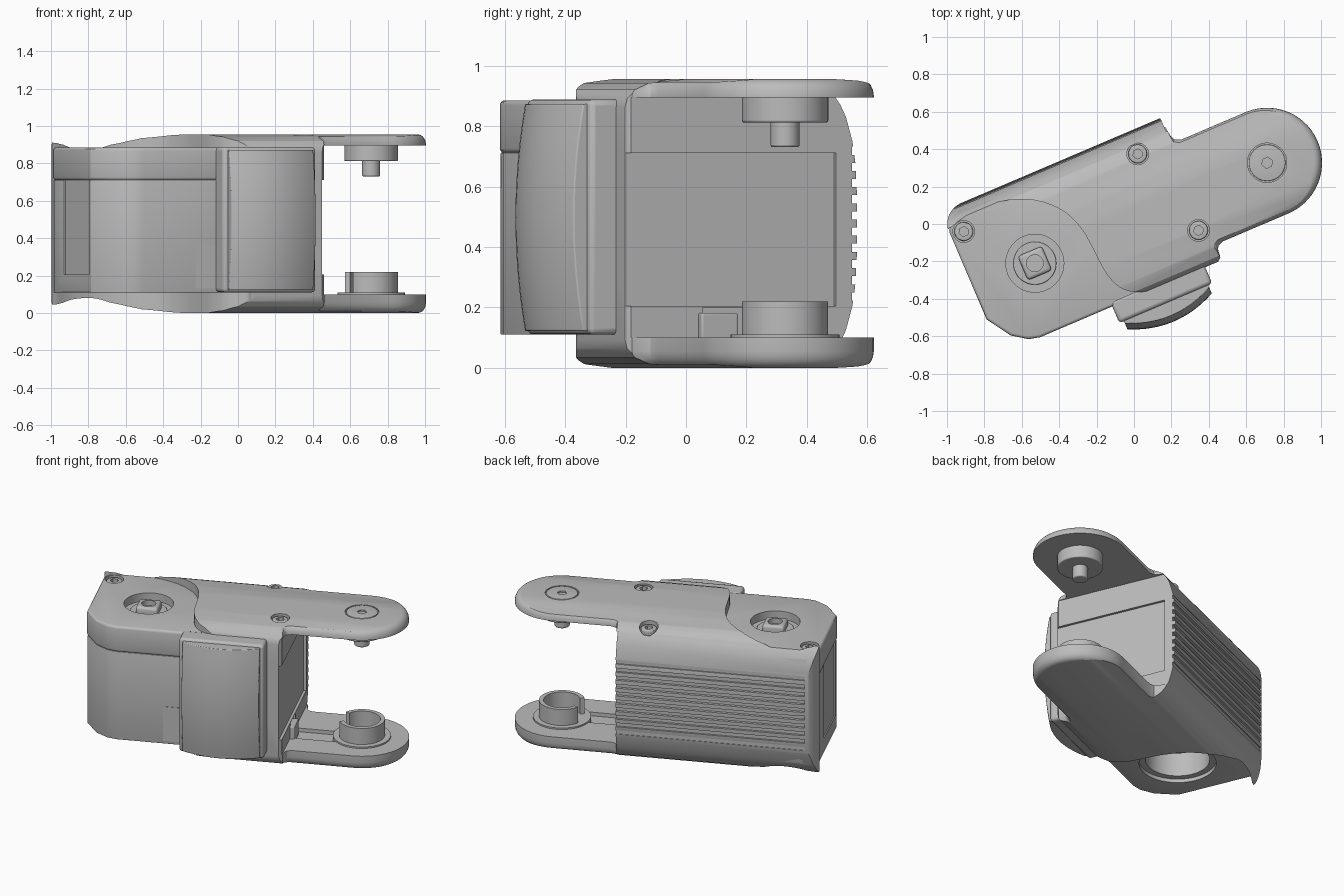
import bpy, bmesh, math
from mathutils import Vector

cube = bpy.data.objects.get("Cube")
if cube:
    bpy.data.objects.remove(cube, do_unlink=True)

TILT = math.radians(23.1)      # whole body is turned about z
MID = 0.4775                   # mid height
ARM = (0.783, 0.022)           # centre of the arm tips
SHAFT = (-0.57, 0.015)         # motor axis

grey = bpy.data.materials.new("plain grey")
grey.use_nodes = True
grey.diffuse_color = (0.5, 0.5, 0.5, 1)
grey.node_tree.nodes["Principled BSDF"].inputs["Base Color"].default_value = (0.5, 0.5, 0.5, 1)


def finish(name, bm, bevel=0):
    bmesh.ops.recalc_face_normals(bm, faces=bm.faces[:])
    mesh = bpy.data.meshes.new(name)
    bm.to_mesh(mesh)
    bm.free()
    mesh.materials.append(grey)
    obj = bpy.data.objects.new(name, mesh)
    obj.rotation_euler.z = TILT
    bpy.context.scene.collection.objects.link(obj)
    if bevel:
        mod = obj.modifiers.new("bevel", 'BEVEL')
        mod.width, mod.segments = bevel, 3
        mod.limit_method, mod.angle_limit = 'ANGLE', math.radians(40)
    return obj


def loft(layers, heights):
    bm = bmesh.new()
    rings = [[bm.verts.new((u, v, z)) for u, v in pts] for pts, z in zip(layers, heights)]
    n = len(rings[0])
    for a, b in zip(rings, rings[1:]):
        for i in range(n):
            bm.faces.new((a[i], a[(i + 1) % n], b[(i + 1) % n], b[i]))
    bm.faces.new(rings[0][::-1])
    bm.faces.new(rings[-1])
    return bm


def prism(name, pts, z0, z1, bevel=0):
    return finish(name, loft([pts, pts], [z0, z1]), bevel)


def arc(c, r, start, end, n=24):
    return [(c[0] + r * math.cos(math.radians(start + (end - start) * i / n)),
             c[1] + r * math.sin(math.radians(start + (end - start) * i / n))) for i in range(n + 1)]


def cyl(name, c, r, z0, z1, n=48, bevel=0):
    return prism(name, arc(c, r, 0, 360, n)[:-1], z0, z1, bevel)


def box(name, u0, u1, v0, v1, z0, z1, bevel=0):
    return prism(name, [(u0, v0), (u1, v0), (u1, v1), (u0, v1)], z0, z1, bevel)


def cut(cutter, *targets, operation='DIFFERENCE'):
    # bake the boolean and drop the cutter
    cutter.hide_render = True
    for obj in targets:
        mod = obj.modifiers.new("cut", 'BOOLEAN')
        mod.operation, mod.solver, mod.object = operation, 'EXACT', cutter
        bpy.context.view_layer.update()
        ev = obj.evaluated_get(bpy.context.evaluated_depsgraph_get())
        mesh = bpy.data.meshes.new_from_object(ev)
        obj.modifiers.clear()
        obj.data = mesh
    bpy.data.objects.remove(cutter, do_unlink=True)


def chaikin(pts, times=2):
    for _ in range(times):
        out = []
        for i, p in enumerate(pts):
            a, b = Vector(p), Vector(pts[(i + 1) % len(pts)])
            out += [tuple(a.lerp(b, 0.25)), tuple(a.lerp(b, 0.75))]
        pts = out
    return pts


# Shell: body and both arms in one outline, rounded top and bottom
def outline(d):
    return (arc((-0.807, 0.346), 0.12 - d, 180, 90, 8)
            + [(0.35 - d, 0.466 - d), (0.365 - d, 0.355 - d), (0.375 - d, 0.33 - d), (0.41 - d, 0.316 - d)]
            + arc(ARM, 0.294 - d, 90, -90, 28)
            + [(0.40 - d, -0.272 + d), (0.37 - d, -0.285 + d), (0.36 - d, -0.30 + d), (0.355 - d, -0.345 + d),
               (0.335 - d, -0.362 + d), (-0.70, -0.362 + d), (-0.76 + d / 2, -0.345 + d),
               (-0.84 + d / 2, -0.29 + d), (-0.927 + d, -0.16)])


steps = [0, 0.003, 0.01, 0.02, 0.035, 0.055]
rings = [outline(0.045 * (1 - math.sqrt(1 - (1 - t / 0.055) ** 2))) for t in steps]
shell = finish("shell", loft(rings + rings[::-1], steps + [2 * MID - t for t in steps[::-1]]))


# Motor housing: cap and lower cover
def housing(d):
    return [(-0.925 + d, 0.345), (-0.897, 0.41), (-0.83, 0.435), (-0.65, 0.42), (-0.45, 0.37), (-0.2, 0.3),
            (-0.02, 0.1), (0.1, -0.36 + d), (-0.70, -0.36 + d), (-0.76, -0.345 + d),
            (-0.84 + d / 2, -0.29 + d), (-0.925 + d, -0.16)]


motor_cap = prism("motor_cap", housing(0), 0.71, 0.885, 0.016)
motor_cover = prism("motor_cover", housing(0.003), 0.11, 0.712, 0.003)

# Domed cross-section shared by shell and housing
dome = [(0.466, 0.5), (0.465, 0.58), (0.459, 0.68), (0.448, 0.75), (0.425, 0.83), (0.405, 0.87), (0.383, 0.9),
        (0.352, 0.92), (0.316, 0.935), (0.2, 0.95), (0.08, 0.956), (-0.15, 0.956), (-0.28, 0.942),
        (-0.335, 0.92), (-0.357, 0.89), (-0.364, 0.85)]
section = dome + [(v, 2 * MID - z) for v, z in dome[::-1]]
bm = loft([section, section], [-1.3, 1.3])
for vert in bm.verts:
    v, z, u = vert.co
    vert.co = (u, v, z)
cut(finish("dome_section", bm), shell, motor_cap, motor_cover, operation='INTERSECT')

# Open the gap between the arms, the end panel and the bay for the motor
cut(box("arm_gap", 0.352, 1.3, -0.6, 0.6, 0.1, 0.895), shell)
cut(box("end_recess", 0.335, 0.4, -0.4, 0.39, 0.205, 0.71), shell)
cut(box("arm_channel", 0.34, 0.66, -0.09, 0.06, 0.075, 0.2), shell)
bay = [(-1.3, 0.36), (-0.925, 0.36), (-0.85, 0.385), (-0.777, 0.4), (-0.643, 0.404), (-0.453, 0.345),
       (-0.318, 0.223), (-0.265, 0.091), (-0.253, -0.033), (-0.244, -0.19), (-0.202, -0.295),
       (-0.117, -0.352), (0, -0.37), (0, -0.9), (-1.3, -0.9)]
cut(prism("motor_bay", chaikin(bay), -0.2, 1.2), shell)

# Cooling grooves along the back
for i in range(10):
    z = MID + 0.0535 * (i - 4.5)
    cut(box("groove", -0.85, 0.5, 0.447, 0.6, z - 0.0135, z + 0.0135), shell)

# Recesses in the housing
cut(box("side_recess", -1.0, -0.914, -0.13, 0.21, 0.205, 0.72), motor_cover)
cut(cyl("shaft_recess", SHAFT, 0.155, 0.83, 1.0), motor_cap)
cut(cyl("socket_rim", SHAFT, 0.24, 0, 0.135), motor_cover)
cut(cyl("socket_bore", SHAFT, 0.2, 0, 0.34), motor_cover)
cyl("socket_hub", SHAFT, 0.11, 0.24, 0.35, bevel=0.01)
box("cover_tab", -0.4, -0.2, -0.36, -0.34, 0.13, 0.365)

# Shaft and square nut
cyl("shaft_collar", SHAFT, 0.115, 0.80, 0.842, bevel=0.005)
s = 0.07
nut = box("shaft_nut", SHAFT[0] - s, SHAFT[0] + s, SHAFT[1] - s, SHAFT[1] + s, 0.80, 0.885, 0.018)
cut(cyl("nut_hole", SHAFT, 0.045, 0.85, 1.0), nut)

# Screws sunk in the top
for name, c, z in (("corner", (-0.853, 0.32), 0.885), ("back", (0.165, 0.337), 0.928),
                   ("front", (0.304, -0.167), 0.953)):
    cut(cyl("screw_hole", c, 0.058, z - 0.04, 1.2, 32), shell, motor_cap)
    screw = cyl(name + "_screw", c, 0.05, z - 0.06, z - 0.008, 32, 0.008)
    cut(cyl("hex_socket", c, 0.027, z - 0.035, 1.2, 6), screw)

# Front pad: plate and domed cushion
box("pad_plate", -0.28, 0.26, -0.457, -0.33, 0.11, 0.888, 0.02)
bm = bmesh.new()
bmesh.ops.create_cube(bm, size=1)
bmesh.ops.subdivide_edges(bm, edges=bm.edges[:], cuts=11, use_grid_fill=True)
for vert in bm.verts:
    a, b, c = vert.co
    front = -0.47 - 0.058 * (1 - 4 * a * a) - 0.035 * (1 - 4 * c * c)
    vert.co = (-0.008 + 0.49 * a, -0.42 + (0.5 - b) * (front + 0.42), 0.4975 + 0.75 * c)
finish("pad_cushion", bm, 0.018)

# Upper arm: flush cap, boss and pin
cut(cyl("cap_seat", ARM, 0.105, 0.945, 1.2), shell)
cap = cyl("arm_cap", ARM, 0.098, 0.94, 0.955, bevel=0.003)
cut(cyl("cap_socket", ARM, 0.03, 0.945, 1.2, 6), cap)
cyl("upper_boss", ARM, 0.143, 0.812, 0.90, bevel=0.006)
cyl("upper_pin", ARM, 0.048, 0.73, 0.82, 32, 0.008)

# Lower arm: seat, ring open towards the body and stop block
cyl("ring_seat", ARM, 0.18, 0.07, 0.11)
prism("open_ring", arc(ARM, 0.143, 205, 505, 48) + arc(ARM, 0.115, 505, 205, 48), 0.1, 0.22)
box("stop_block", 0.33, 0.38, -0.105, 0.025, 0.07, 0.182, 0.006)

# Smooth rounded surfaces, keep hard edges
bpy.context.view_layer.update()
for obj in bpy.context.scene.objects:
    if obj.type == 'MESH' and grey.name in obj.data.materials:
        bpy.ops.object.select_all(action='DESELECT')
        obj.select_set(True)
        bpy.context.view_layer.objects.active = obj
        bpy.ops.object.shade_smooth_by_angle(angle=math.radians(30))
